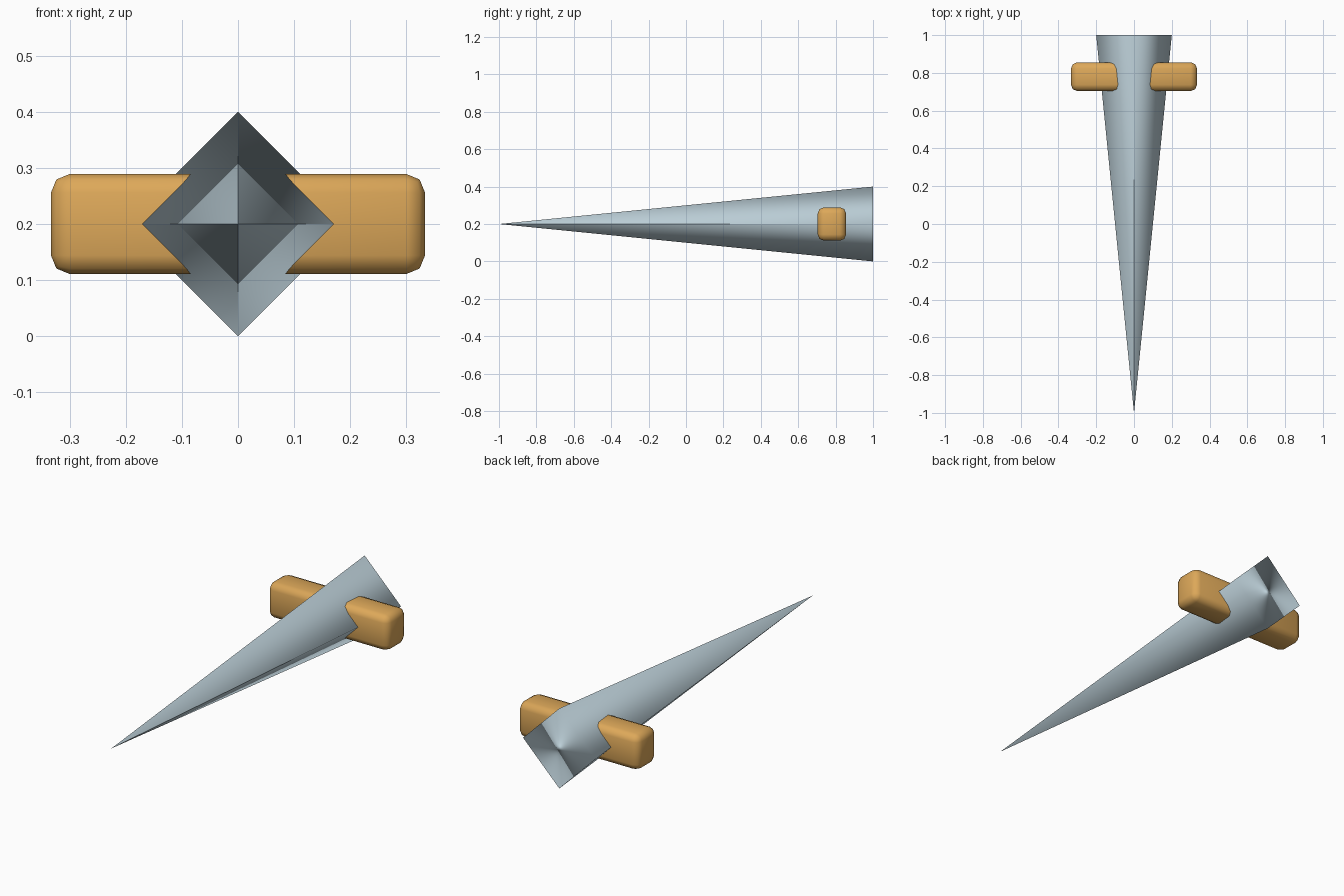
import bpy
import bmesh
from math import cos, sin, pi
from mathutils import Vector

cube = bpy.data.objects.get("Cube")
if cube:
    bpy.data.objects.remove(cube, do_unlink=True)

RADIUS = 0.2       # half diagonal of the blade's base
AXIS_Z = 0.2       # height of the blade's axis


def make_material(name, rgb):
    mat = bpy.data.materials.new(name)
    mat.use_nodes = True
    colour = (*rgb, 1)
    mat.diffuse_color = colour
    mat.node_tree.nodes["Principled BSDF"].inputs["Base Color"].default_value = colour
    return mat


def add_object(name, mesh, mat):
    mesh.materials.append(mat)
    for face in mesh.polygons:
        face.use_smooth = True
    obj = bpy.data.objects.new(name, mesh)
    bpy.context.collection.objects.link(obj)
    return obj


steel = make_material("pale steel", (0.50, 0.62, 0.68))
gold = make_material("warm gold", (0.72, 0.39, 0.10))

# Blade: four-sided spike, crisp at the tip and softened toward the base
def around(angle):
    return Vector((cos(angle), 0, sin(angle)))


centre = Vector((0, 1, AXIS_Z))
tip = Vector((0, -1, AXIS_Z))
base = [centre + RADIUS * around(i * pi / 2) for i in range(4)]
sides = [(i, 4 + i, (i + 1) % 4) for i in range(4)]
blade = bpy.data.meshes.new("blade")
blade.from_pydata(base + [tip] * 4, [], sides + [(0, 1, 2, 3)])
bm = bmesh.new()
bm.from_mesh(blade)
for face in bm.faces:
    face.normal_update()
    if face.normal.dot(face.calc_center_median() - Vector((0, 0.5, AXIS_Z))) < 0:
        face.normal_flip()
bm.to_mesh(blade)
bm.free()
add_object("blade", blade, steel)
soft = [(around(i * pi / 2) + Vector((0, 0.06, 0))).normalized() for i in range(4)]
crisp = [(around((i + 0.5) * pi / 2) + Vector((0, -0.07, 0))).normalized() for i in range(4)]
blade.normals_split_custom_set_from_vertices(soft + crisp)

# Crossguard: one rounded bar running through the blade
guard = bpy.data.meshes.new("crossguard")
bm = bmesh.new()
bmesh.ops.create_cube(bm, size=1)
bmesh.ops.scale(bm, vec=(0.667, 0.152, 0.178), verts=bm.verts)
bmesh.ops.translate(bm, vec=(0, 0.78, AXIS_Z), verts=bm.verts)
bmesh.ops.bevel(bm, geom=bm.edges[:], offset=0.033, segments=2,
                profile=0.5, affect='EDGES')
bm.to_mesh(guard)
bm.free()
add_object("crossguard", guard, gold)
